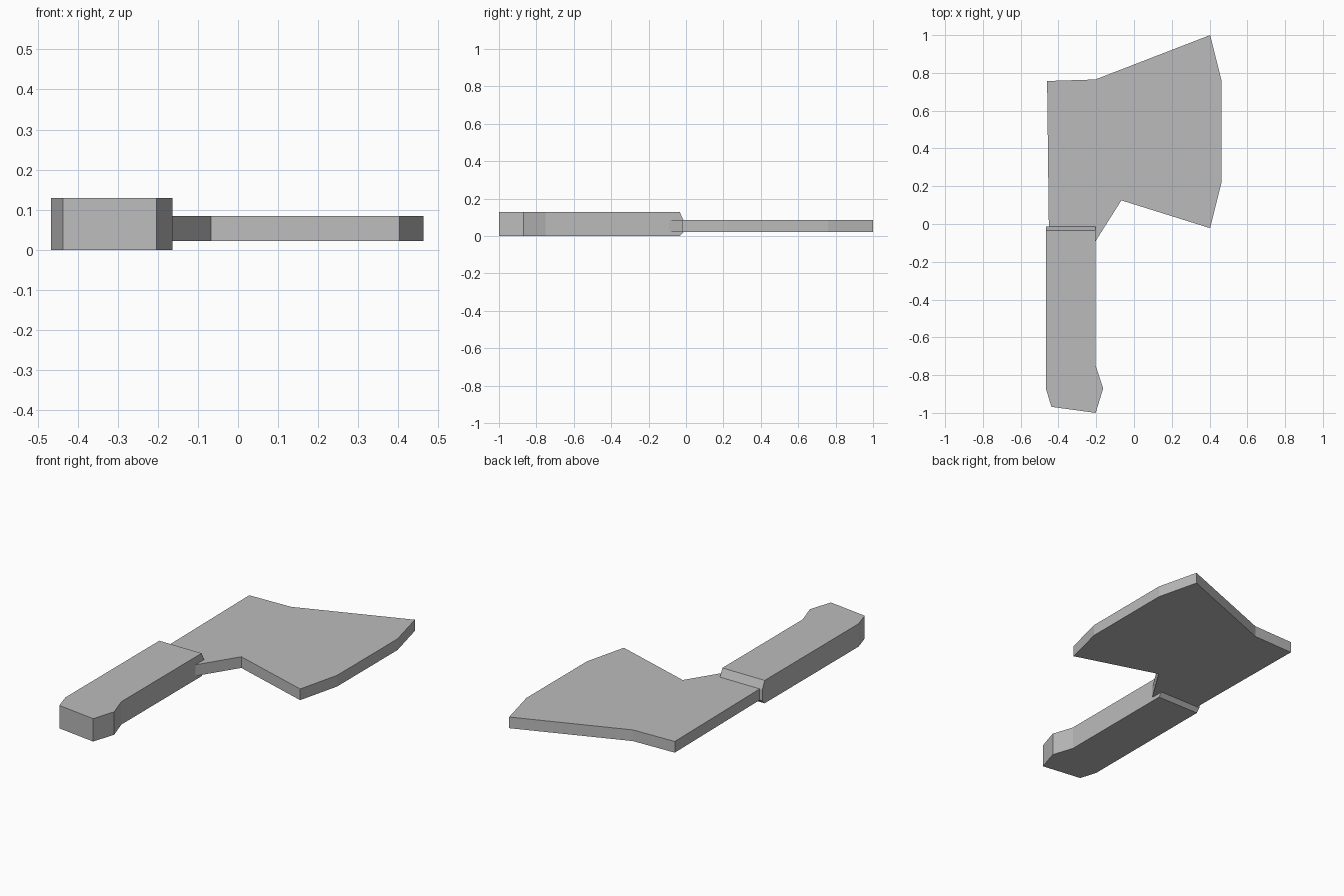
import bpy
import bmesh

cube = bpy.data.objects.get("Cube")
if cube:
    bpy.data.objects.remove(cube, do_unlink=True)

grey = bpy.data.materials.new("plain_grey")
grey.use_nodes = True
colour = (0.5, 0.5, 0.5, 1.0)
grey.diffuse_color = colour
for node in grey.node_tree.nodes:
    if node.type == 'BSDF_PRINCIPLED':
        node.inputs["Base Color"].default_value = colour


def stacked_prism(name, layers):
    """Loft a closed solid through (height, outline) layers, bottom to top."""
    bm = bmesh.new()
    rings = [[bm.verts.new((x, y, z)) for x, y in outline] for z, outline in layers]
    for low, high in zip(rings, rings[1:]):
        for i in range(len(low)):
            j = (i + 1) % len(low)
            bm.faces.new((low[i], low[j], high[j], high[i]))
    bm.faces.new(list(reversed(rings[0])))
    bm.faces.new(rings[-1])
    bmesh.ops.recalc_face_normals(bm, faces=bm.faces)
    mesh = bpy.data.meshes.new(name)
    bm.to_mesh(mesh)
    bm.free()
    mesh.materials.append(grey)
    obj = bpy.data.objects.new(name, mesh)
    bpy.context.collection.objects.link(obj)
    return obj


# Blade: flat concave plate whose root is buried in the handle
blade_low, blade_high = 0.022, 0.085
blade = [(-0.45, -0.09), (-0.203, -0.09), (-0.067, 0.125), (0.403, -0.022),
         (0.463, 0.22), (0.463, 0.76), (0.403, 1.0), (-0.205, 0.765), (-0.46, 0.757)]
stacked_prism("blade", [(blade_low, blade), (blade_high, blade)])


# Handle: flared butt, with the blade end tapering out towards its middle
def handle_outline(end_y):
    return [(-0.467, end_y), (-0.467, -0.87), (-0.437, -0.968), (-0.203, -1.0),
            (-0.163, -0.87), (-0.203, -0.75), (-0.203, end_y)]


outer_end, middle_end = -0.034, -0.013
stacked_prism("handle", [(0.0, handle_outline(outer_end)),
                         (blade_low, handle_outline(middle_end)),
                         (blade_high, handle_outline(middle_end)),
                         (0.129, handle_outline(outer_end))])
